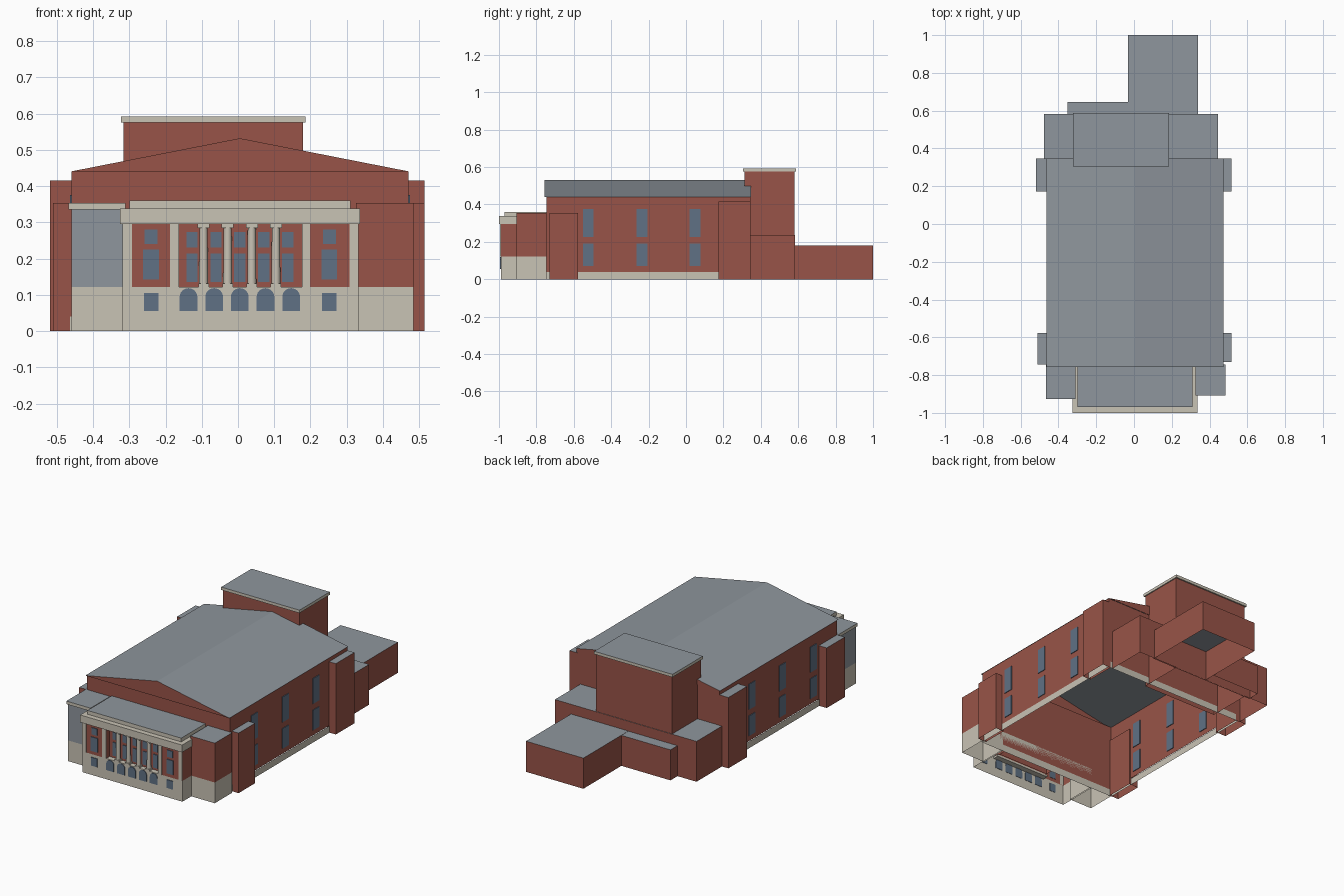
import bpy, bmesh, math

if "Cube" in bpy.data.objects:
    bpy.data.objects.remove(bpy.data.objects["Cube"])


def material(name, rgb):
    lin = [((c / 255 + 0.055) / 1.055) ** 2.4 for c in rgb] + [1]
    m = bpy.data.materials.new(name)
    m.use_nodes = True
    m.diffuse_color = lin
    m.node_tree.nodes["Principled BSDF"].inputs["Base Color"].default_value = lin
    return m


BRICK = material("red brick", (153, 84, 72))
STONE = material("pale stone", (201, 195, 181))
ROOF = material("roof grey", (143, 150, 157))
GLASS = material("window blue", (96, 113, 133))


def finish(name, bm, mats):
    me = bpy.data.meshes.new(name)
    bm.to_mesh(me)
    bm.free()
    for m in mats:
        me.materials.append(m)
    ob = bpy.data.objects.new(name, me)
    bpy.context.collection.objects.link(ob)
    return ob


def box(name, x, y, z, wall, top=None, bottom=False, lid=True):
    """Box from (min, max) ranges; top faces may differ, underside open by default."""
    bm = bmesh.new()
    bmesh.ops.create_cube(bm, size=1)
    for v in bm.verts:
        v.co = [r[0] if c < 0 else r[1] for c, r in zip(v.co, (x, y, z))]
    bm.normal_update()
    drop = []
    for f in bm.faces:
        if f.normal.z > 0.5:
            f.material_index = 1
            if not lid:
                drop.append(f)
        elif f.normal.z < -0.5 and not bottom:
            drop.append(f)
    bmesh.ops.delete(bm, geom=drop, context="FACES_ONLY")
    return finish(name, bm, (wall, top or wall))


def prism(name, profile, y0, y1, mats, side_index=0, open_base=False):
    """Extrude an x-z outline along y; the first edge is the base."""
    bm = bmesh.new()
    rings = [[bm.verts.new((px, y, pz)) for px, pz in profile] for y in (y0, y1)]
    bm.faces.new(rings[0])
    bm.faces.new(rings[1][::-1])
    n = len(profile)
    for i in range(1 if open_base else 0, n):
        j = (i + 1) % n
        f = bm.faces.new((rings[0][i], rings[1][i], rings[1][j], rings[0][j]))
        f.material_index = side_index
    bmesh.ops.recalc_face_normals(bm, faces=bm.faces)
    return finish(name, bm, mats)


def pane(name, cx, w, z, y):
    box(name, (cx - w / 2, cx + w / 2), (y - 0.004, y + 0.002), z, GLASS, bottom=True)


# Main hall: plinth, walls and low gable roof
HX = (-0.46, 0.471)
box("hall_plinth", (HX[0] - 0.003, HX[1] + 0.003), (-0.748, 0.345), (0, 0.04), STONE, lid=False)
box("hall_walls", HX, (-0.745, 0.345), (0.04, 0.44), BRICK, lid=False)
prism("hall_roof", [(HX[0] - 0.003, 0.44), (HX[1] + 0.003, 0.44), (0.005, 0.532)],
      -0.757, 0.347, (BRICK, ROOF), side_index=1, open_base=True)

# Hall side windows, two storeys on each side
for side, x in (("right", HX[0]), ("left", HX[1])):
    for i, cy in enumerate((-0.523, -0.235, 0.048)):
        for level, z in (("lower", (0.072, 0.19)), ("upper", (0.227, 0.376))):
            box(f"hall_window_{side}_{level}_{i}", (x - 0.004, x + 0.004),
                (cy - 0.029, cy + 0.029), z, GLASS, bottom=True)

# Buttress towers at the corners of the hall
box("front_buttress_right", (-0.511, -0.45), (-0.745, -0.577), (0, 0.353), BRICK, ROOF)
box("front_buttress_left", (0.46, 0.515), (-0.73, -0.577), (0, 0.353), BRICK, ROOF)
box("rear_buttress_right", (-0.518, -0.45), (0.173, 0.346), (0, 0.416), BRICK, ROOF)
box("rear_buttress_left", (0.46, 0.515), (0.173, 0.346), (0, 0.416), BRICK, ROOF)

# Stage tower and rear blocks
box("rear_wing", (-0.476, 0.445), (0.345, 0.582), (0, 0.237), BRICK, ROOF)
box("stage_tower", (-0.316, 0.18), (0.312, 0.579), (0, 0.577), BRICK, lid=False)
box("stage_tower_cap", (-0.323, 0.186), (0.305, 0.587), (0.575, 0.592), STONE, ROOF, bottom=True)
box("rear_lean_to", (-0.352, -0.033), (0.575, 0.647), (0, 0.179), BRICK, ROOF)
box("rear_annex", (-0.033, 0.34), (0.575, 1.0), (0, 0.18), BRICK, ROOF)

# Blocks flanking the portico
box("left_block_base", (0.325, 0.484), (-0.907, -0.745), (0, 0.122), STONE, lid=False)
box("left_block", (0.325, 0.484), (-0.907, -0.745), (0.122, 0.353), BRICK, ROOF)
box("right_block_base", (-0.46, -0.31), (-0.92, -0.745), (0, 0.122), STONE, lid=False)
box("right_block", (-0.46, -0.31), (-0.92, -0.745), (0.122, 0.337), ROOF, lid=False)
box("right_block_cap", (-0.467, -0.31), (-0.927, -0.745), (0.336, 0.354), STONE, ROOF, bottom=True)

# Portico: stone base, brick end bays, recessed centre
PX, FRONT, RECESS = (-0.318, 0.332), -0.99, -0.96
BAY = (-0.163, 0.176)
box("portico_base", PX, (FRONT, -0.745), (0, 0.122), STONE, lid=False)
box("portico_ledge", (BAY[0] - 0.01, BAY[1] + 0.01), (FRONT, RECESS + 0.005), (0.11, 0.122),
    STONE, bottom=True)
box("end_bay_right", (PX[0], BAY[0]), (FRONT, -0.745), (0.122, 0.3), BRICK, lid=False)
box("end_bay_left", (BAY[1], PX[1]), (FRONT, -0.745), (0.122, 0.3), BRICK, lid=False)
box("recessed_wall", BAY, (RECESS, RECESS + 0.01), (0.122, 0.3), BRICK)
for i, (a, b) in enumerate(((PX[0], -0.293), (-0.187, BAY[0]), (BAY[1], 0.198), (0.308, PX[1]))):
    box(f"pilaster_{i}", (a, b), (FRONT - 0.004, FRONT + 0.002), (0.122, 0.297), STONE)

# Entablature bars and the raised flat roof behind them
EX = (-0.326, 0.337)
EZ = (0.295, 0.338)
box("entablature_front", EX, (-1.0, -0.945), EZ, STONE, bottom=True)
box("entablature_right", (EX[0], -0.29), (-0.95, -0.745), EZ, STONE, bottom=True)
box("entablature_left", (0.30, EX[1]), (-0.95, -0.745), EZ, STONE, bottom=True)
box("portico_roof", (-0.3, 0.31), (-0.97, -0.745), (0.336, 0.36), STONE, ROOF)

# Columns with bases and capitals
for i in range(4):
    cx, cy = -0.095 + i * 0.0665, -0.976
    bm = bmesh.new()
    bmesh.ops.create_cone(bm, segments=16, radius1=0.0125, radius2=0.011, depth=0.16, cap_ends=True)
    bmesh.ops.translate(bm, verts=bm.verts, vec=(cx, cy, 0.208))
    col = finish(f"column_{i}", bm, (STONE,))
    bpy.context.view_layer.objects.active = col
    col.select_set(True)
    bpy.ops.object.shade_smooth_by_angle(angle=math.radians(40))
    col.select_set(False)
    for part, half, z in (("base", 0.0145, (0.122, 0.131)), ("capital", 0.0165, (0.285, 0.297))):
        box(f"column_{part}_{i}", (cx - half, cx + half), (cy - 0.014, cy + 0.014), z,
            STONE, bottom=True)

# Front windows: recessed pairs with round-headed openings below
for i in range(5):
    cx = 0.005 + (i - 2) * 0.066
    pane(f"recess_window_upper_{i}", cx, 0.031, (0.23, 0.273), RECESS)
    pane(f"recess_window_lower_{i}", cx, 0.031, (0.135, 0.214), RECESS)
    ax, r = 0.005 + (i - 2) * 0.0708, 0.0245
    arch = [(ax - r, 0.056), (ax + r, 0.056)]
    arch += [(ax + r * math.cos(t * math.pi / 12), 0.094 + r * math.sin(t * math.pi / 12))
             for t in range(13)]
    prism(f"arched_window_{i}", arch, FRONT - 0.004, FRONT + 0.002, (GLASS,))

# End bay windows
for side, cx in (("right", -0.24), ("left", 0.252)):
    pane(f"bay_window_top_{side}", cx, 0.036, (0.24, 0.28), FRONT)
    pane(f"bay_window_middle_{side}", cx, 0.043, (0.142, 0.225), FRONT)
    pane(f"bay_window_base_{side}", cx, 0.04, (0.056, 0.105), FRONT)
